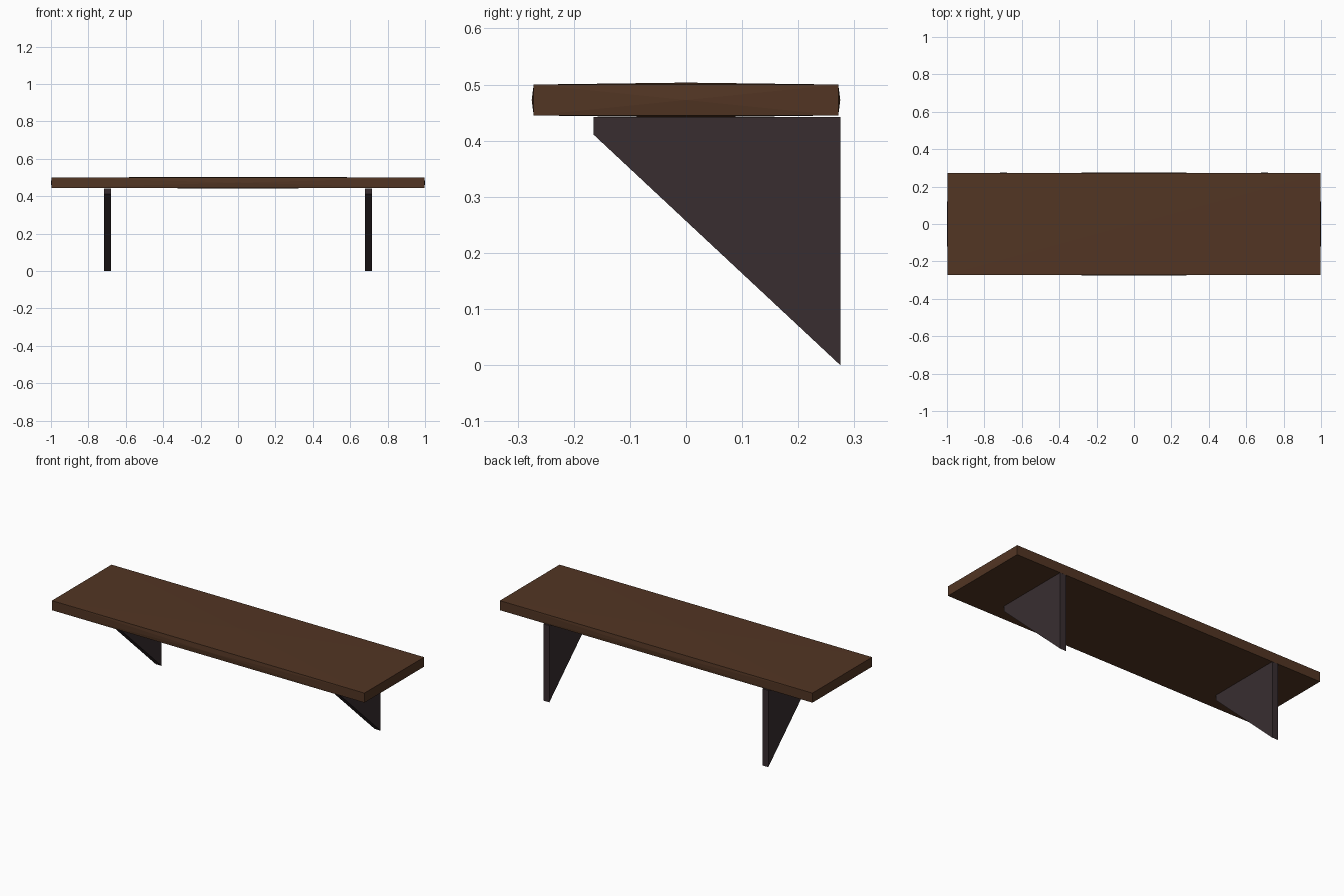
import bpy, bmesh

if "Cube" in bpy.data.objects:
    bpy.data.objects.remove(bpy.data.objects["Cube"])

def material(name, rgb):
    m = bpy.data.materials.new(name)
    m.diffuse_color = (*rgb, 1)
    m.use_nodes = True
    m.node_tree.nodes["Principled BSDF"].inputs["Base Color"].default_value = m.diffuse_color
    return m

wood = material("dark brown wood", (0.085, 0.036, 0.017))
iron = material("charcoal metal", (0.040, 0.027, 0.030))

def add_object(name, bm, mat):
    bmesh.ops.recalc_face_normals(bm, faces=bm.faces)
    me = bpy.data.meshes.new(name)
    bm.to_mesh(me)
    bm.free()
    me.materials.append(mat)
    ob = bpy.data.objects.new(name, me)
    bpy.context.collection.objects.link(ob)

# Shelf board: a box whose faces bulge very slightly at their centres
BULGE = 0.0035
bm = bmesh.new()
bmesh.ops.create_cube(bm, size=1)
for v in bm.verts:
    v.co.x *= 2 - 2 * BULGE
    v.co.y *= 0.55 - 2 * BULGE
    v.co.z = 0.4725 + v.co.z * 0.055
bmesh.ops.poke(bm, faces=bm.faces[:], offset=BULGE)
# set the bulge explicitly on the centre points
for v in bm.verts:
    if len(v.link_edges) == 4:
        c = sum((e.other_vert(v).co for e in v.link_edges), v.co * 0) / 4
        v.co = c + (v.co - c).normalized() * BULGE
add_object("shelf_board", bm, wood)

# Triangular brackets: side profile (y, z) extruded across x
PROFILE = [(-0.165, 0.442), (-0.165, 0.411), (0.275, 0.0), (0.275, 0.442)]
for name, x in (("left_bracket", -0.698), ("right_bracket", 0.698)):
    bm = bmesh.new()
    face = bm.faces.new([bm.verts.new((x - 0.019, y, z)) for y, z in PROFILE])
    ext = bmesh.ops.extrude_face_region(bm, geom=[face])
    moved = [g for g in ext["geom"] if isinstance(g, bmesh.types.BMVert)]
    bmesh.ops.translate(bm, verts=moved, vec=(0.038, 0, 0))
    add_object(name, bm, iron)
